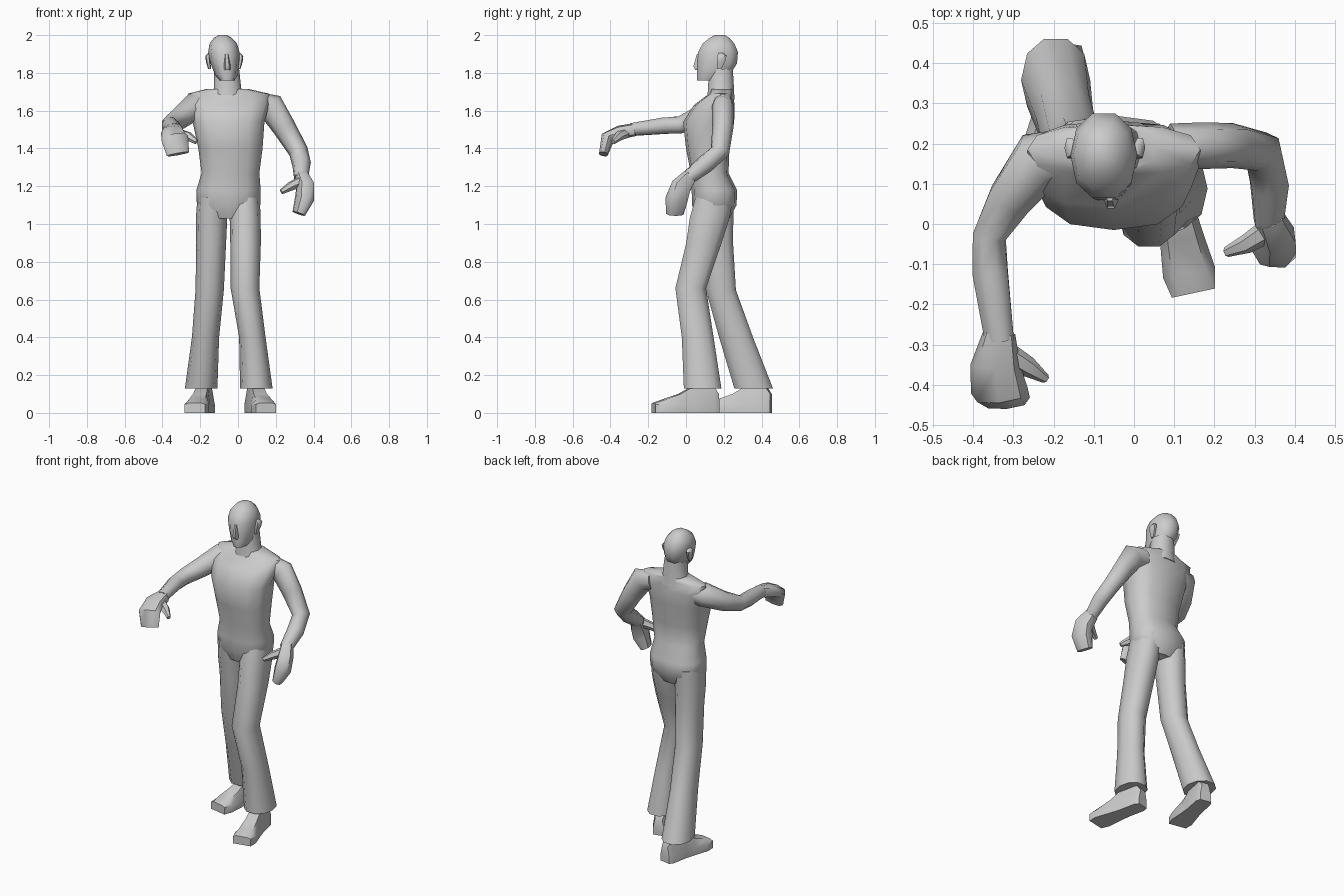
import bpy, bmesh, math
from mathutils import Vector


def skin(name, rings, angle=50):
    """Bridge a list of equal-length point rings into a closed smooth mesh."""
    bm = bmesh.new()
    vs = [[bm.verts.new(p) for p in r] for r in rings]
    n = len(vs[0])
    for a, b in zip(vs, vs[1:]):
        for i in range(n):
            j = (i + 1) % n
            bm.faces.new((a[i], a[j], b[j], b[i]))
    bm.faces.new(vs[0])
    bm.faces.new(vs[-1])
    bmesh.ops.recalc_face_normals(bm, faces=bm.faces)
    me = bpy.data.meshes.new(name)
    bm.to_mesh(me)
    bm.free()
    ob = bpy.data.objects.new(name, me)
    bpy.context.collection.objects.link(ob)
    bpy.ops.object.select_all(action='DESELECT')
    ob.select_set(True)
    bpy.context.view_layer.objects.active = ob
    bpy.ops.object.shade_smooth_by_angle(angle=math.radians(angle))
    return ob


def oval(c, u, v, a, b, sides, power):
    pts = []
    for i in range(sides):
        t = 2 * math.pi * i / sides
        s, k = math.sin(t), math.cos(t)
        pts.append(c + u * (a * math.copysign(abs(k) ** (2 / power), k))
                   + v * (b * math.copysign(abs(s) ** (2 / power), s)))
    return pts


def stack(name, rows, sides=10, power=2.2):
    """Horizontal ovals: (x, y, z, half width, half depth)."""
    X, Y = Vector((1, 0, 0)), Vector((0, 1, 0))
    return skin(name, [oval(Vector(r[:3]), X, Y, r[3], r[4], sides, power) for r in rows])


def tube(name, rows, sides=8, power=2.0):
    """Ovals square to a path: (x, y, z, half width, half thickness)."""
    p = [Vector(r[:3]) for r in rows]
    u, rings = None, []
    for i, r in enumerate(rows):
        n = (p[min(i + 1, len(p) - 1)] - p[max(i - 1, 0)]).normalized()
        u = n.cross(Vector((0, 0, 1))) if u is None else u - n * n.dot(u)
        u.normalize()
        rings.append(oval(p[i], u, n.cross(u), r[3], r[4], sides, power))
    return skin(name, rings)


def shoe(name, heel, toe):
    """Shoe cross-sections from heel to toe: (fraction, half width, height)."""
    h, t = Vector((*heel, 0)), Vector((*toe, 0))
    side = (t - h).normalized().cross(Vector((0, 0, 1)))
    rings = []
    for f, w, top in [(0, .035, .10), (.08, .048, .14), (.4, .048, .14),
                      (.6, .055, .10), (.85, .066, .07), (1, .055, .052)]:
        c = h.lerp(t, f)
        rings.append([c + side * (w * k) + Vector((0, 0, z)) for k, z in
                      [(-1, 0), (1, 0), (1, .045), (.65, top), (-.65, top), (-1, .045)]])
    return skin(name, rings, 40)


# Torso from crotch to shoulders
stack("torso", [
    (-.05, .145, 1.03, .10, .085), (-.05, .15, 1.10, .168, .118),
    (-.05, .15, 1.18, .170, .120), (-.04, .125, 1.27, .153, .10),
    (-.04, .115, 1.40, .170, .115), (-.05, .12, 1.54, .190, .135),
    (-.05, .15, 1.63, .215, .108), (-.05, .185, 1.69, .215, .062),
    (-.055, .19, 1.715, .11, .060)], 12, 2.5)

# Neck and head
stack("neck", [(-.055, .185, 1.66, .10, .075), (-.055, .185, 1.72, .072, .072),
               (-.06, .185, 1.82, .066, .066)])
stack("head", [
    (-.058, .115, 1.76, .038, .058), (-.062, .145, 1.79, .060, .092),
    (-.070, .165, 1.85, .075, .110), (-.075, .170, 1.91, .083, .110),
    (-.078, .172, 1.955, .073, .088), (-.080, .178, 1.985, .048, .055),
    (-.080, .178, 2.0, .022, .028)], 10, 2.2)
stack("nose", [(-.057, .06, 1.815, .016, .012), (-.057, .058, 1.835, .018, .022),
               (-.06, .07, 1.90, .010, .014)], 6)
for label, x, s in [("right", -.15, -1), ("left", .005, 1)]:
    stack(label + "_ear", [(x, .175, 1.82, .008, .012),
                           (x + s * .008, .185, 1.86, .012, .025),
                           (x + s * .010, .190, 1.89, .013, .028),
                           (x, .185, 1.905, .008, .014)], 6)

# Flared trouser legs
stack("left_leg", [
    (.035, .15, 1.14, .080, .105), (.038, .125, 1.03, .082, .110),
    (.040, .095, .90, .081, .098), (.037, .025, .66, .076, .085),
    (.076, .062, .40, .070, .088), (.097, .088, .13, .086, .104)])
stack("right_leg", [
    (-.135, .15, 1.14, .080, .110), (-.14, .155, 1.03, .083, .100),
    (-.142, .165, .90, .079, .088), (-.150, .185, .65, .075, .083),
    (-.172, .265, .40, .072, .094), (-.195, .358, .13, .086, .107)])

# Shoes
shoe("left_shoe", (.075, .17), (.148, -.172))
shoe("right_shoe", (-.165, .45), (-.228, .12))

# Arms
tube("right_arm", [
    (-.15, .18, 1.63, .06, .06), (-.235, .16, 1.62, .075, .073),
    (-.31, .06, 1.56, .058, .060), (-.36, -.03, 1.525, .043, .050),
    (-.358, -.12, 1.52, .048, .046), (-.335, -.29, 1.50, .040, .035)])
tube("left_arm", [
    (.09, .195, 1.64, .055, .06), (.175, .195, 1.62, .058, .075),
    (.245, .195, 1.51, .056, .062), (.32, .18, 1.385, .052, .052),
    (.337, .10, 1.315, .050, .050), (.335, .005, 1.24, .038, .038)])

# Mitten hands with thumbs
tube("right_hand", [
    (-.335, -.27, 1.50, .040, .035), (-.345, -.35, 1.485, .062, .036),
    (-.335, -.415, 1.455, .072, .038), (-.318, -.437, 1.37, .060, .024)], 8, 2.6)
tube("right_thumb", [(-.32, -.32, 1.48, .03, .028), (-.265, -.355, 1.465, .026, .025),
                     (-.22, -.385, 1.435, .012, .014)], 6)
tube("left_hand", [
    (.335, .02, 1.255, .036, .040), (.355, -.025, 1.20, .046, .058),
    (.352, -.05, 1.13, .050, .064), (.322, -.058, 1.055, .032, .050)], 8, 2.4)
tube("left_thumb", [(.335, -.015, 1.225, .03, .03), (.28, -.05, 1.20, .024, .025),
                    (.23, -.07, 1.17, .013, .014)], 6)
